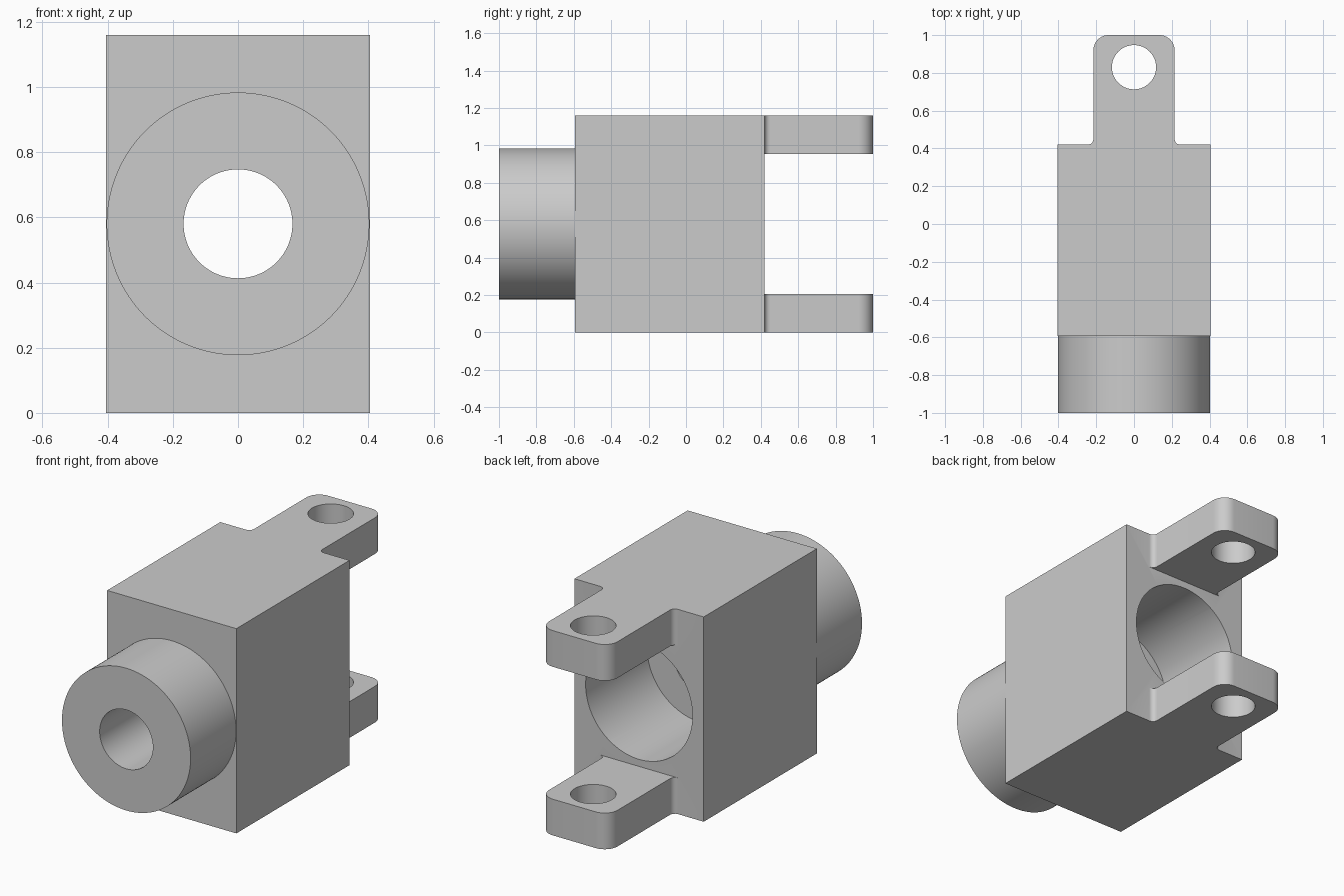
import bpy, bmesh, math
from mathutils import Matrix, Vector

if "Cube" in bpy.data.objects:
    bpy.data.objects.remove(bpy.data.objects["Cube"], do_unlink=True)

W, H = 0.405, 1.16            # half width, height
FRONT, BACK = -0.593, 0.42    # block front and back
MID = H / 2
LUG = 0.205                   # lug thickness

grey = bpy.data.materials.new("metal grey")
grey.use_nodes = True
grey.diffuse_color = (0.6, 0.6, 0.6, 1)
grey.node_tree.nodes["Principled BSDF"].inputs["Base Color"].default_value = (0.6, 0.6, 0.6, 1)


def finish(name, bm):
    bmesh.ops.recalc_face_normals(bm, faces=bm.faces)
    mesh = bpy.data.meshes.new(name)
    bm.to_mesh(mesh)
    bm.free()
    mesh.materials.append(grey)
    obj = bpy.data.objects.new(name, mesh)
    bpy.context.collection.objects.link(obj)
    return obj


def prism(name, outline, z0, z1):
    bm = bmesh.new()
    face = bm.faces.new([bm.verts.new((x, y, z0)) for x, y in outline])
    top = bmesh.ops.extrude_face_region(bm, geom=[face])["geom"]
    verts = [v for v in top if isinstance(v, bmesh.types.BMVert)]
    bmesh.ops.translate(bm, verts=verts, vec=(0, 0, z1 - z0))
    return finish(name, bm)


def cylinder(name, radius, start, end, sides=96):
    start, end = Vector(start), Vector(end)
    axis = end - start
    turn = axis.to_track_quat("Z", "Y").to_matrix().to_4x4()
    bm = bmesh.new()
    bmesh.ops.create_cone(bm, cap_ends=True, segments=sides, radius1=radius,
                          radius2=radius, depth=axis.length,
                          matrix=Matrix.Translation((start + end) / 2) @ turn)
    return finish(name, bm)


def arc(cx, cy, r, a0, a1, steps=10):
    angles = [math.radians(a0 + (a1 - a0) * i / steps) for i in range(steps + 1)]
    return [(cx + r * math.cos(a), cy + r * math.sin(a)) for a in angles]


def combine(target, tool, operation):
    mod = target.modifiers.new(tool.name, "BOOLEAN")
    mod.operation = operation
    mod.solver = "EXACT"
    mod.object = tool
    tool.hide_render = True
    bpy.context.view_layer.objects.active = target
    bpy.ops.object.modifier_apply(modifier=mod.name)
    bpy.data.objects.remove(tool, do_unlink=True)


# Main block with the round boss on its front
block = prism("clevis_block", [(-W, FRONT), (W, FRONT), (W, BACK), (-W, BACK)], 0, H)
combine(block, cylinder("boss", 0.403, (0, -1, MID), (0, FRONT + 0.1, MID), 128), "UNION")

# Lug outline: filleted root, rounded end, mirrored to both sides
half, root, tip = 0.215, 0.03, 0.08
right = [(half + root, BACK - 0.05)]
right += arc(half + root, BACK + root, root, 270, 180, 6)
right += arc(half - tip, 1 - tip, tip, 0, 90)
outline = right + [(-x, y) for x, y in reversed(right)]
for name, z in (("lower_lug", 0), ("upper_lug", H - LUG)):
    combine(block, prism(name, outline, z, z + LUG), "UNION")

# Pin hole through both lugs, stepped bore along the block
combine(block, cylinder("pin_hole", 0.117, (0, 0.83, -0.1), (0, 0.83, H + 0.1), 64), "DIFFERENCE")
combine(block, cylinder("wide_bore", 0.335, (0, BACK - 0.55, MID), (0, BACK + 0.02, MID)), "DIFFERENCE")
combine(block, cylinder("narrow_bore", 0.167, (0, -1.1, MID), (0, BACK, MID)), "DIFFERENCE")

# Smooth the curved walls, keep the edges crisp
bpy.ops.object.select_all(action="DESELECT")
block.select_set(True)
bpy.context.view_layer.objects.active = block
bpy.ops.object.shade_smooth_by_angle(angle=math.radians(30))
